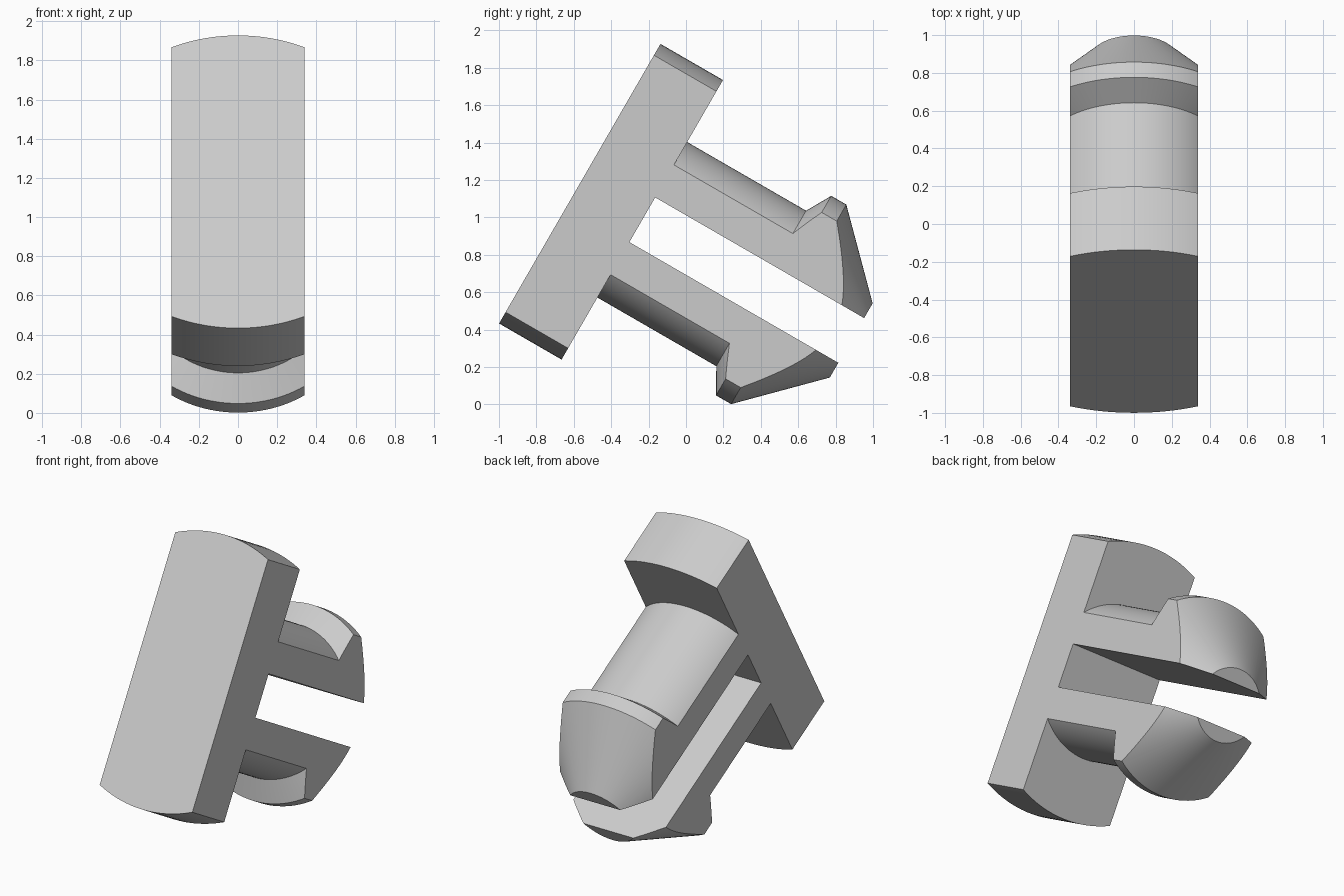
import bpy, bmesh, math
from mathutils import Matrix, Vector

cube = bpy.data.objects.get("Cube")
if cube:
    bpy.data.objects.remove(cube, do_unlink=True)

HALF_WIDTH = 0.34      # flat sides
SLOT_HALF = 0.138      # half gap between the two prongs
HEAD_DEPTH = 0.386
SEGMENTS = 128

grey = bpy.data.materials.new("light_grey")
grey.use_nodes = True
colour = (0.6, 0.6, 0.6, 1)
grey.diffuse_color = colour
grey.node_tree.nodes["Principled BSDF"].inputs["Base Color"].default_value = colour


def add_object(name, bm):
    mesh = bpy.data.meshes.new(name)
    bmesh.ops.recalc_face_normals(bm, faces=bm.faces)
    bm.to_mesh(mesh)
    bm.free()
    mesh.materials.append(grey)
    obj = bpy.data.objects.new(name, mesh)
    bpy.context.collection.objects.link(obj)
    return obj


def box(name, size, centre):
    bm = bmesh.new()
    bmesh.ops.create_cube(bm, size=1, matrix=Matrix.Translation(centre) @ Matrix.Diagonal((*size, 1)))
    return add_object(name, bm)


def lathe(name, profile):
    """Closed turned body from (radius, height) pairs, capped at both ends."""
    bm = bmesh.new()
    rings = []
    for radius, height in profile:
        rings.append([bm.verts.new((radius * math.cos(a), radius * math.sin(a), height))
                      for a in (math.tau * i / SEGMENTS for i in range(SEGMENTS))])
    for low, high in zip(rings, rings[1:]):
        for i in range(SEGMENTS):
            j = (i + 1) % SEGMENTS
            bm.faces.new((low[i], low[j], high[j], high[i]))
    bm.faces.new(rings[0])
    bm.faces.new(rings[-1])
    return add_object(name, bm)


# Turned pin: wide head, shaft, barbed lip and tapered tip
pin = lathe("snap_pin", [(0.863, 0), (0.863, HEAD_DEPTH), (0.48, HEAD_DEPTH), (0.48, 1.12),
                         (0.616, 1.197), (0.616, 1.29), (0.229, 1.676)])

# Flat sides and the slot that splits the shaft into two prongs
cuts = [("INTERSECT", box("side_trim", (2 * HALF_WIDTH, 4, 4), Vector((0, 0, 1)))),
        ("DIFFERENCE", box("slot_cutter", (3, 2 * SLOT_HALF, 2), Vector((0, 0, HEAD_DEPTH + 1))))]
bpy.context.view_layer.objects.active = pin
for operation, cutter in cuts:
    mod = pin.modifiers.new(cutter.name, "BOOLEAN")
    mod.operation = operation
    mod.solver = "EXACT"
    mod.object = cutter
    bpy.ops.object.modifier_apply(modifier=mod.name)
    bpy.data.objects.remove(cutter, do_unlink=True)

# Tilt the pin so its tip points back and down
pin.rotation_euler = (math.radians(-120), 0, 0)
pin.location = (0, -0.568, 1.18)

bpy.ops.object.select_all(action="DESELECT")
pin.select_set(True)
bpy.ops.object.shade_smooth_by_angle(angle=math.radians(20))
